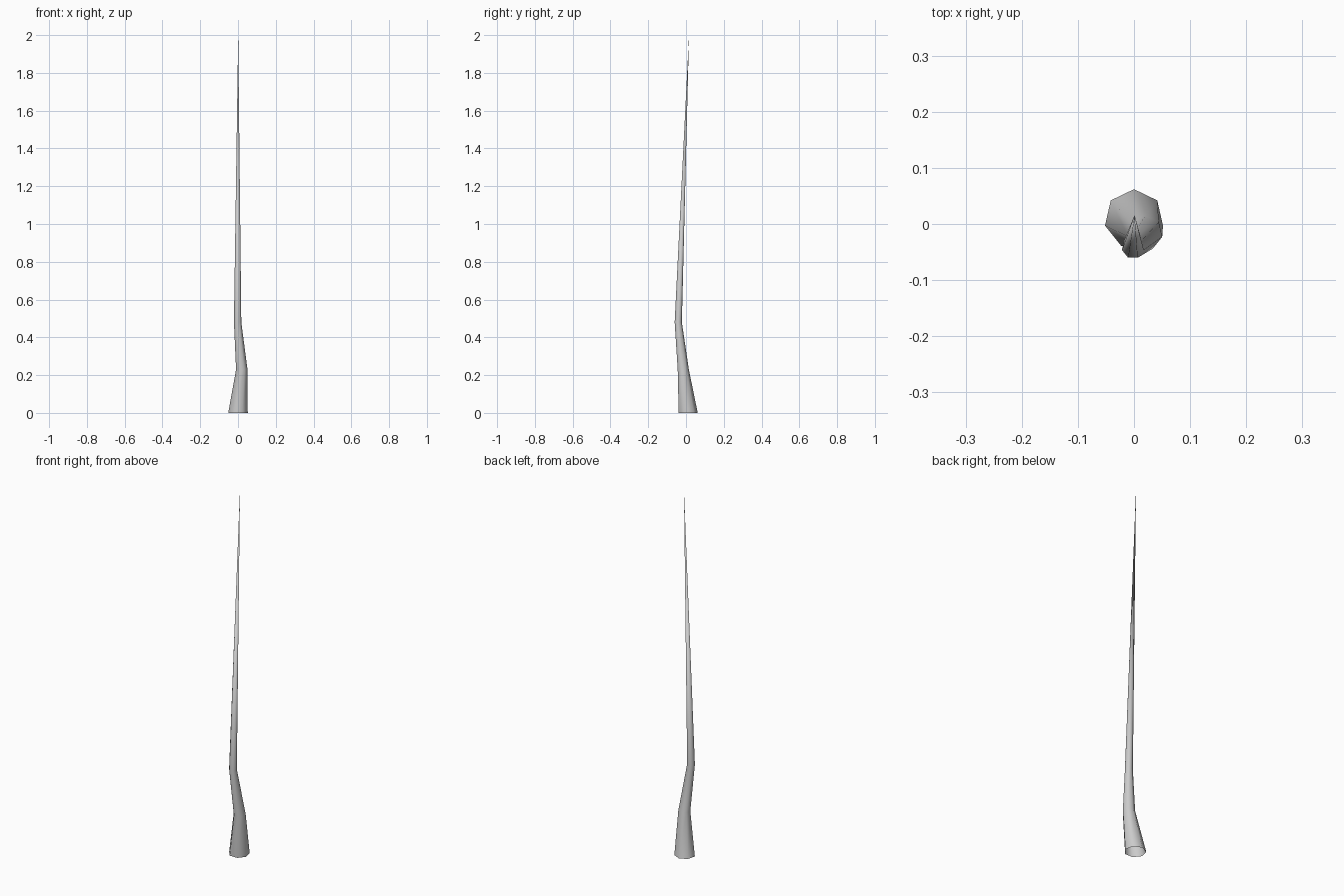
import bpy, bmesh
from math import cos, sin, pi

if "Cube" in bpy.data.objects:
    bpy.data.objects.remove(bpy.data.objects["Cube"])

SIDES = 7
# Centre line rings: x, y, z, radius
RINGS = [(0, 0.009, 0, 0.053), (0.02, -0.016, 0.23, 0.031), (-0.002, -0.042, 0.48, 0.02)]
TIP = (0.001, 0.016, 2.0)

# Bent, tapering stalk, open at the bottom
bm = bmesh.new()
loops = []
for x, y, z, r in RINGS:
    angles = [pi / 2 + 2 * pi * i / SIDES for i in range(SIDES)]
    loops.append([bm.verts.new((x + r * cos(a), y + r * sin(a), z)) for a in angles])
tip = bm.verts.new(TIP)
for i in range(SIDES):
    j = (i + 1) % SIDES
    for low, high in zip(loops, loops[1:]):
        bm.faces.new((low[i], low[j], high[j], high[i]))
    bm.faces.new((loops[-1][i], loops[-1][j], tip))
for f in bm.faces:
    f.smooth = True

mesh = bpy.data.meshes.new("stalk")
bm.to_mesh(mesh)
bm.free()
bpy.context.collection.objects.link(bpy.data.objects.new("stalk", mesh))
